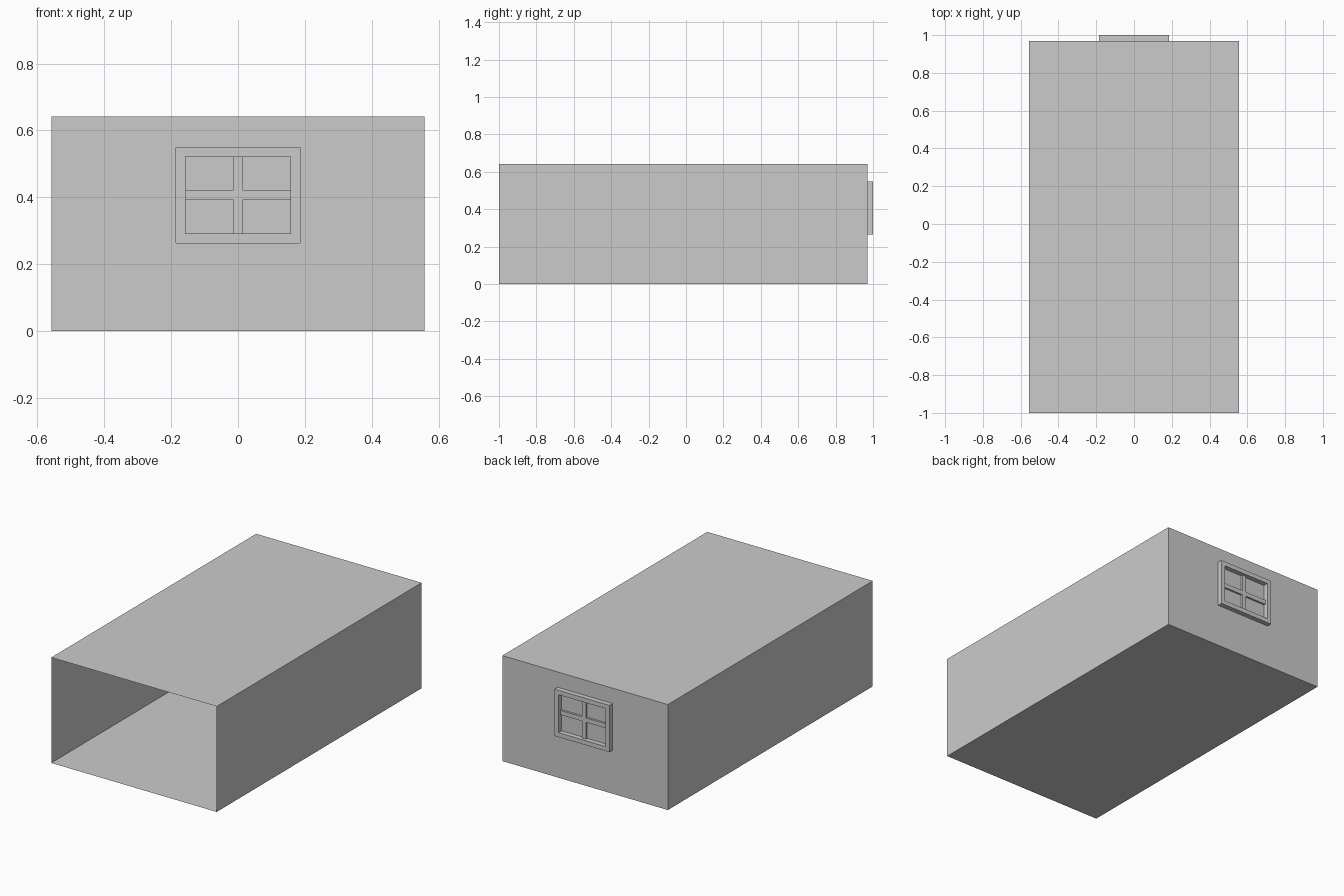
import bpy
import bmesh

cube = bpy.data.objects.get("Cube")
if cube:
    bpy.data.objects.remove(cube, do_unlink=True)

HALF_W, HEIGHT = 0.557, 0.642      # room
FRONT, BACK = -1.0, 0.97
WIN_Z = 0.4065                     # window centre height
OUT_X, OUT_Z = 0.185, 0.1425       # frame outer half sizes
IN_X, IN_Z = 0.158, 0.1155         # frame inner half sizes
BAR = 0.0135                       # glazing bar half width
BAR_DEPTH, FRAME_DEPTH = 0.012, 0.03

grey = bpy.data.materials.new("plain grey")
grey.use_nodes = True
grey.diffuse_color = (0.6, 0.6, 0.6, 1)
grey.node_tree.nodes["Principled BSDF"].inputs["Base Color"].default_value = (0.6, 0.6, 0.6, 1)


def add_object(name, bm):
    mesh = bpy.data.meshes.new(name)
    bm.to_mesh(mesh)
    bm.free()
    mesh.materials.append(grey)
    obj = bpy.data.objects.new(name, mesh)
    bpy.context.collection.objects.link(obj)
    return obj


def raise_faces(bm, rule, depth):
    """Push the outward faces that match the rule towards +y."""
    bm.normal_update()
    faces = [f for f in bm.faces if f.normal.y > 0.5 and rule(f.calc_center_median())]
    result = bmesh.ops.extrude_face_region(bm, geom=faces)["geom"]
    verts = [v for v in result if isinstance(v, bmesh.types.BMVert)]
    bmesh.ops.translate(bm, vec=(0, depth, 0), verts=verts)
    leftover = [f for f in faces if f.is_valid]
    if leftover:
        bmesh.ops.delete(bm, geom=leftover, context="FACES")


def in_frame(c):
    x, z = abs(c.x), abs(c.z - WIN_Z)
    return x < OUT_X and z < OUT_Z and (x > IN_X or z > IN_Z)


def in_bars(c):
    x, z = abs(c.x), abs(c.z - WIN_Z)
    return x < IN_X and z < IN_Z and (x < BAR or z < BAR)


# Room shell: thin floor, ceiling and side walls, open at the front
bm = bmesh.new()
bmesh.ops.create_cube(bm, size=1)
for v in bm.verts:
    v.co = (v.co.x * 2 * HALF_W,
            BACK if v.co.y > 0 else FRONT,
            HEIGHT if v.co.z > 0 else 0)
bm.normal_update()
bmesh.ops.delete(bm, geom=[f for f in bm.faces if abs(f.normal.y) > 0.5], context="FACES_ONLY")
add_object("room_shell", bm)

# Back wall: a sheet cut along the window lines
bm = bmesh.new()
xs = [-HALF_W, -OUT_X, -IN_X, -BAR, BAR, IN_X, OUT_X, HALF_W]
zs = [0] + [WIN_Z + d for d in (-OUT_Z, -IN_Z, -BAR, BAR, IN_Z, OUT_Z)] + [HEIGHT]
grid = [[bm.verts.new((x, BACK, z)) for z in zs] for x in xs]
for i in range(len(xs) - 1):
    for j in range(len(zs) - 1):
        bm.faces.new((grid[i][j], grid[i][j + 1], grid[i + 1][j + 1], grid[i + 1][j]))

# Window: bars and frame rise together, then the frame rises further
raise_faces(bm, lambda c: in_frame(c) or in_bars(c), BAR_DEPTH)
raise_faces(bm, in_frame, FRAME_DEPTH - BAR_DEPTH)
add_object("back_wall_with_window", bm)
